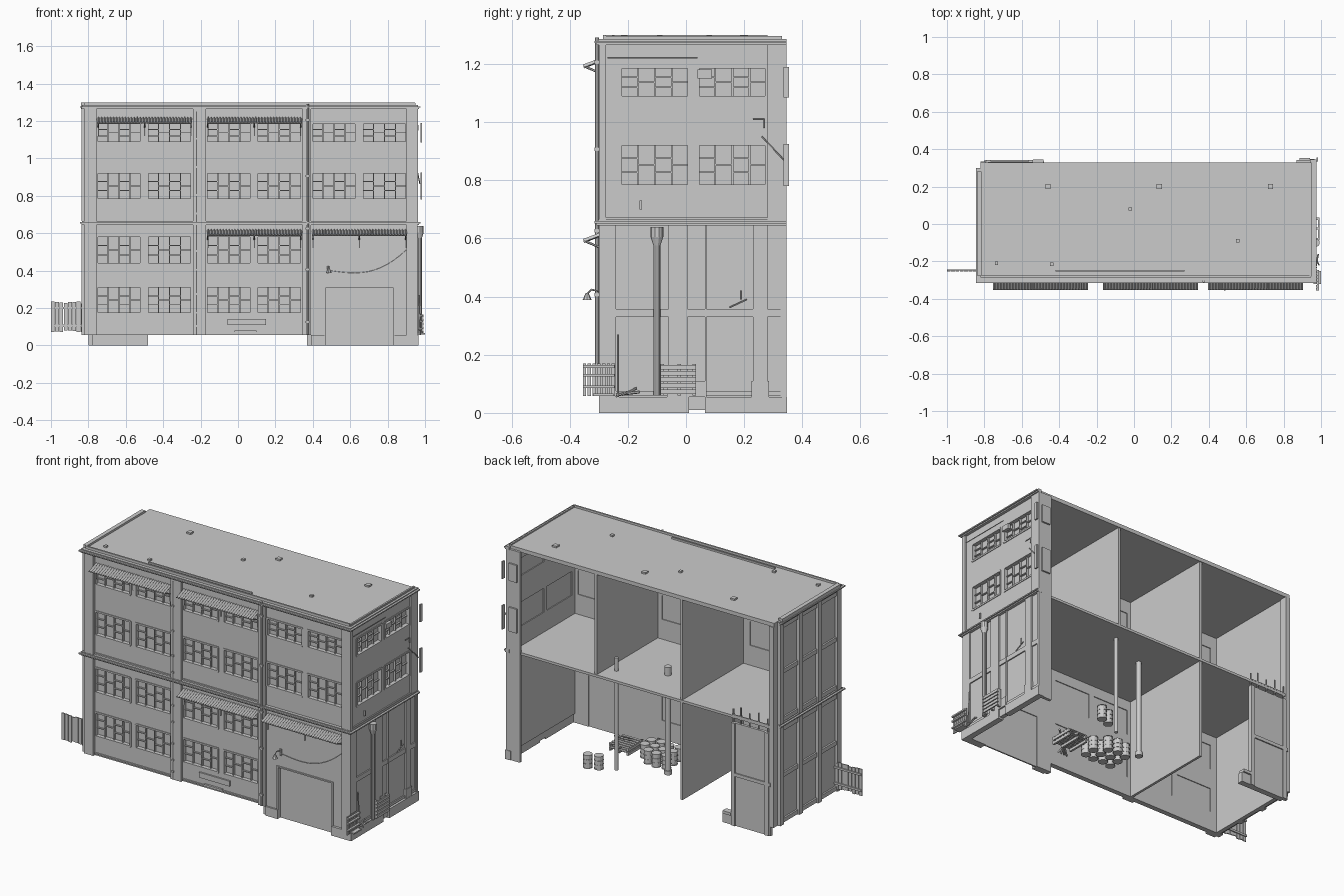
import bpy, bmesh, math, random
from mathutils import Vector
random.seed(4)

def finish(name, bm):
    bmesh.ops.recalc_face_normals(bm, faces=bm.faces)
    me = bpy.data.meshes.new(name)
    bm.to_mesh(me); bm.free()
    ob = bpy.data.objects.new(name, me)
    bpy.context.collection.objects.link(ob)
    return ob

def boxes(name, items):
    """One object from boxes given as x0,x1,y0,y1,z0,z1."""
    bm = bmesh.new()
    for x0, x1, y0, y1, z0, z1 in items:
        for v in bmesh.ops.create_cube(bm, size=1)['verts']:
            v.co = ((x0+x1)/2 + v.co.x*(x1-x0), (y0+y1)/2 + v.co.y*(y1-y0), (z0+z1)/2 + v.co.z*(z1-z0))
    return finish(name, bm)

def rods(name, items, n=8):
    """One object from tapered rods given as start, end, radius 1, radius 2."""
    bm = bmesh.new()
    for p, q, r1, r2 in items:
        p, q = Vector(p), Vector(q)
        d = q - p
        rot = d.to_track_quat('Z', 'Y')
        g = bmesh.ops.create_cone(bm, cap_ends=True, segments=n, radius1=r1, radius2=r2, depth=d.length)
        for v in g['verts']:
            v.co = rot @ v.co + (p+q)/2
    return finish(name, bm)

# Front is side 'F' (runs along x), right is side 'R' (runs along y); d is depth inward
FY, RX = -.285, .95
def place(side, u0, u1, d0, d1, z0, z1):
    return (u0, u1, FY+d0, FY+d1, z0, z1) if side == 'F' else (RX-d1, RX-d0, u0, u1, z0, z1)

def wall(name, side, u0, u1, z0, z1, holes, t=.03):
    us = sorted({u0, u1, *[h[0] for h in holes], *[h[1] for h in holes]})
    zs = sorted({z0, z1, *[h[2] for h in holes], *[h[3] for h in holes]})
    pt = (lambda u, z: (u, FY, z)) if side == 'F' else (lambda u, z: (RX, u, z))
    bm = bmesh.new()
    for a, b in zip(us, us[1:]):
        for c, d in zip(zs, zs[1:]):
            m, k = (a+b)/2, (c+d)/2
            if any(h[0] < m < h[1] and h[2] < k < h[3] for h in holes):
                continue
            bm.faces.new([bm.verts.new(pt(*p)) for p in ((a, c), (b, c), (b, d), (a, d))])
    bmesh.ops.remove_doubles(bm, verts=bm.verts, dist=1e-5)
    g = bmesh.ops.extrude_face_region(bm, geom=bm.faces[:])
    off = Vector((0, t, 0)) if side == 'F' else Vector((-t, 0, 0))
    bmesh.ops.translate(bm, vec=off, verts=[v for v in g['geom'] if isinstance(v, bmesh.types.BMVert)])
    return finish(name, bm)

def windows(name, side, holes):
    """Recessed pane, raised frame and staggered glazing bars for every opening."""
    out, f = [], .005
    for a, b, c, d in holes:
        out.append(place(side, a, b, .02, .025, c, d))
        for e in ((a, b, c-f, c+f), (a, b, d-f, d+f), (a-f, a+f, c, d), (b-f, b+f, c, d)):
            out.append(place(side, e[0], e[1], -.004, .02, e[2], e[3]))
        w = (b-a)/4
        for i in range(4):
            if i:
                out.append(place(side, a+i*w-.003, a+i*w+.003, .008, .02, c, d))
            for t in ((.33, .66), (.5,))[i % 2]:
                z = c + t*(d-c)
                out.append(place(side, a+i*w, a+i*w+w, .01, .02, z-.0025, z+.0025))
    boxes(name, out)

ROWS = [(.17, .315), (.435, .585), (.78, .925), (1.085, 1.19)]
BAYS = [-.753, -.167, .395]
holes = [(x+o, x+o+.235, *r) for i, x in enumerate(BAYS) for o in (0, .27)
         for r in (ROWS if i < 2 else ROWS[2:])]
side_holes = [(a, a+.235, *r) for a in (-.225, .042) for r in ROWS[2:]]

# Walls and windows
wall('front_wall_left', 'F', -.80, .37, .055, 1.27, [h for h in holes if h[0] < .37])
garage = (.47, .83, 0, .31)
wall('front_wall_right', 'F', .37, .95, 0, 1.27, [h for h in holes if h[0] > .37] + [garage])
wall('right_wall', 'R', -.28, .33, .055, 1.27, side_holes)
windows('front_windows', 'F', holes)
windows('right_windows', 'R', side_holes)
boxes('left_wall', [(-.82, -.795, -.285, .30, .055, 1.27)])
boxes('back_right_return', [(.87, .955, .325, .343, 0, 1.27)])
boxes('back_right_windows', [(.885, .94, .335, .353, a, b) for a, b in ROWS[2:]] +
      [(.976, .984, .335, .355, a, b) for a, b in ROWS[2:]])

# Garage door with frame
boxes('garage_door', [(.47, .83, -.268, -.26, 0, .31)])
boxes('garage_frame', [(.462, .47, -.292, -.255, 0, .318), (.83, .838, -.292, -.255, 0, .318),
                       (.462, .838, -.292, -.255, .31, .318)])

# Floors and partitions
boxes('upper_floor', [(-.82, .95, -.28, .33, .645, .66)])
boxes('upper_partitions', [(x, x+.015, -.27, .325, .66, 1.27) for x in (-.205, .367)])
boxes('lower_partition', [(-.205, -.19, -.27, .325, .055, .645)])

# Roof, rim and cornices
boxes('roof', [(-.82, .95, -.285, .33, 1.265, 1.288)])
boxes('roof_rim', [(-.84, -.815, -.275, .28, 1.265, 1.30), (.938, .948, -.28, .33, 1.28, 1.296),
                   (-.82, .945, -.285, -.275, 1.28, 1.30)])
cornice = []
for z in (.645, 1.265):
    for p, a, b in ((.022, 0, .007), (.03, .007, .014), (.018, .014, .02)):
        cornice += [(-.815-p, RX+p-.005, FY-p, FY+.01, z+a, z+b), (RX-.01, RX+p-.005, FY-p, .345, z+a, z+b),
                    (-.815-p, -.80, FY-p, .30, z+a, z+b)]
boxes('cornices', cornice)
boxes('roof_vents', [(x-s, x+s, y-s, y+s, 1.28, 1.298) for x, y, s in
      ((-.46, .2, .014), (.135, .2, .014), (.73, .2, .014), (-.02, .08, .009),
       (-.735, -.21, .009), (-.44, -.215, .009), (.555, -.09, .009))])
boxes('roof_duct', [(-.42, .27, -.255, -.245, 1.28, 1.298)])

# Front pilasters
boxes('front_pilasters', [(a, b, -.30, -.28, z, 1.265) for a, b, z in
      ((-.82, -.757, .055), (-.24, -.17, .055), (.345, .39, .055), (.90, .957, 0))])
boxes('front_sills', [(x, x+.508, -.293, -.28, z, z+.008) for x in BAYS[:2] for z in (.065, .668)])
boxes('garage_jamb_plinth', [(.39, .47, -.295, -.28, 0, .055), (.83, .965, -.30, -.28, 0, .055)])

# Right side pilasters, rails and plinth
right = [(.945, .96, a, b, .055, .645) for a, b in ((-.298, -.24), (-.06, .005), (.065, .07), (.23, .28), (.33, .345))]
right += [(.945, .964, a, b, .055, .11) for a, b in ((-.065, .01), (.01, .07), (.225, .285))]
right += [(.945, .957, -.29, .34, .33, .358), (.945, .957, -.29, .34, .06, .075),
          (.945, .962, -.30, -.275, .66, 1.265), (.945, .96, .28, .345, .66, 1.265), (.945, .957, -.28, .3, .66, .672)]
boxes('right_pilasters', right)
boxes('right_plinth', [(.93, .965, -.30, .01, 0, .055), (.93, .965, .065, .348, 0, .055), (.93, .955, .01, .065, .01, .055)])

# Left side pilasters and rails
left = [(-.838, -.815, a, a+.035, z0, z1) for a in (-.285, -.10, .08, .262) for z0, z1 in ((.055, .645), (.665, 1.265))]
left += [(-.83, -.815, -.28, .28, z, z+.025) for z in (.06, .335, .615, .67, .96, 1.235)]
boxes('left_pilasters', left)

# Back entrance panel with steps and railing
boxes('back_panel', [(-.80, -.54, .318, .335, 0, .62), (-.80, -.54, .33, .342, .30, .32),
                     (-.79, -.765, .33, .342, 0, .62), (-.565, -.54, .33, .342, 0, .62),
                     (-.82, -.79, .29, .335, .055, 1.265)])
boxes('back_step', [(-.78, -.48, .30, .335, 0, .058), (-.54, -.485, .31, .345, .058, .075)])
boxes('back_railing', [(x, x+.006, .325, .331, .60, .70 + .02*(i % 2)) for i, x in enumerate((-.78, -.72, -.66, -.60, -.55))] +
      [(-.78, -.545, .325, .331, .66, .666)])

# Corrugated awnings with struts
def awning(x0, x1, z, n=32):
    bm = bmesh.new()
    rows = []
    for i in range(2*n+1):
        x, k = x0 + (x1-x0)*i/(2*n), .005 if i % 2 else -.005
        rows.append([bm.verts.new((x, -.287, z+.013+k)), bm.verts.new((x, -.352 - .002*(i % 2), z-.012+k))])
    for a, b in zip(rows, rows[1:]):
        bm.faces.new((a[0], a[1], b[1], b[0]))
    ob = finish('awning', bm)
    ob.modifiers.new('thickness', 'SOLIDIFY').thickness = .004
    s = []
    for x in (x0+.006, (x0+x1)/2, x1-.006):
        s += [((x, -.287, z-.04), (x, -.348, z-.014), .004, .004), ((x, -.289, z-.085), (x, -.289, z+.01), .004, .004)]
    s.append(((x0, -.348, z-.016), (x1, -.348, z-.016), .003, .003))
    rods('awning_struts', s, 6)
for x, z in ((BAYS[0], 1.205), (BAYS[1], 1.205), (BAYS[1], .605), (BAYS[2], .605)):
    awning(x, x+.508, z)

# Front pipes, clamps, vent box, lamp and sagging cable
rods('front_drainpipe', [((.372, -.306, .06), (.372, -.306, 1.29), .007, .007)])
rods('front_conduit', [((-.222, -.302, .06), (-.222, -.302, 1.25), .003, .003)], 6)
boxes('pipe_clamps', [(x-.01, x+.01, -.314, -.298, z, z+.012) for x in (.372,) for z in (.12, .4, .62, .9, 1.2)] +
      [(-.228, -.216, -.308, -.298, z, z+.01) for z in (.1, .17, .27, .4, .5, .7, .8, .95, 1.1)])
boxes('front_vent_box', [(-.055, .15, -.294, -.28, .11, .142), (-.02, .10, -.297, -.28, .072, .08)])
rods('wall_lamp', [((.485, -.285, .385), (.485, -.285, .425), .008, .008), ((.485, -.285, .415), (.485, -.325, .424), .003, .003),
                   ((.485, -.325, .424), (.485, -.34, .41), .003, .003), ((.485, -.34, .388), (.485, -.34, .412), .016, .005)])
cable = [(.49+.41*t, -.29, .40 - .02*math.sin(math.pi*t) + .11*t**3) for t in [i/12 for i in range(13)]]
rods('cable', [(a, b, .002, .002) for a, b in zip(cable, cable[1:])], 5)

# Right side downpipe with hopper, and cables
rods('right_downpipe', [((.972, -.10, .06), (.972, -.10, .58), .012, .012), ((.972, -.10, .575), (.972, -.10, .605), .012, .022),
                        ((.972, -.10, .605), (.972, -.10, .64), .022, .022)], 10)
rods('right_cables', [((.955, .26, .95), (.972, .34, .865), .003, .003), ((.957, .27, .98), (.957, .27, 1.01), .003, .003),
                      ((.957, .23, 1.01), (.957, .27, 1.01), .003, .003), ((.957, -.27, 1.22), (.957, .04, 1.22), .002, .002),
                      ((.957, .19, .39), (.957, .19, .42), .003, .003), ((.957, .15, .362), (.957, .21, .39), .003, .003)], 5)
boxes('right_wall_box', [(.945, .965, .04, .09, 1.15, 1.18), (.945, .96, -.16, -.152, .70, .73)])

# Pallets and scrap leaning by the right side
boxes('right_pallet', [(.985, .992, -.088, .035, z, z+.016) for z in (.065, .086, .107, .128, .149)] +
      [(.968, .985, y, y+.012, .06, .168) for y in (-.088, -.03, .022)])
boxes('corner_crate', [(.972, .978, -.355+i*.0165, -.343+i*.0165, .058, .17) for i in range(7)] +
      [(.978, .99, -.355, -.245, z, z+.009) for z in (.085, .125, .155)] + [(.96, 1.0, -.32, -.25, .058, .066)])
rods('scrap_planks', [((.97, -.24, .062), (.985, -.16, .072), .005, .005), ((.99, -.22, .062), (.965, -.17, .085), .004, .004),
                      ((.975, -.233, .055), (.965, -.233, .27), .004, .004)], 6)

# Board fence on the left
fence = [(-1+i*.0228, -.98+i*.0228, -.255, -.249, .07+random.random()*.012, .235-random.random()*.01) for i in range(8)]
boxes('left_fence', fence + [(-1, -.815, -.249, -.242, z, z+.012) for z in (.10, .195)])

# Interior pipes, barrels and pallet
rods('interior_pipes', [((.31, .22, .06), (.31, .22, .74), .011, .011), ((.05, .10, .06), (.05, .10, .70), .016, .016),
                        ((.05, .10, .06), (.05, .10, .085), .022, .022), ((.05, .10, .66), (.05, .10, .71), .02, .02)], 12)
barrels = []
spots = [(.10+i*.06, -.08+j*.062+.01*(i % 2)) for i in range(4) for j in range(3) if (i, j) != (3, 2)] + [(.40, .26), (.46, .28)]
for x, y in spots:
    barrels += [((x, y, .06), (x, y, .14), .025, .025)] + [((x, y, z), (x, y, z+.005), .027, .027) for z in (.06, .085, .11, .136)]
rods('barrels', barrels, 14)
boxes('interior_pallets', [(.36, .49, -.10+i*.024, -.084+i*.024, z+.015, z+.02) for i in range(6) for z in (.06, .085)] +
      [(x, x+.012, -.10, .036, z, z+.015) for x in (.36, .42, .478) for z in (.06, .085)])
rods('interior_planks', [((.34+.02*i, -.16, .07), (.50-.03*i, -.03, .12), .006, .006) for i in range(4)], 4)
